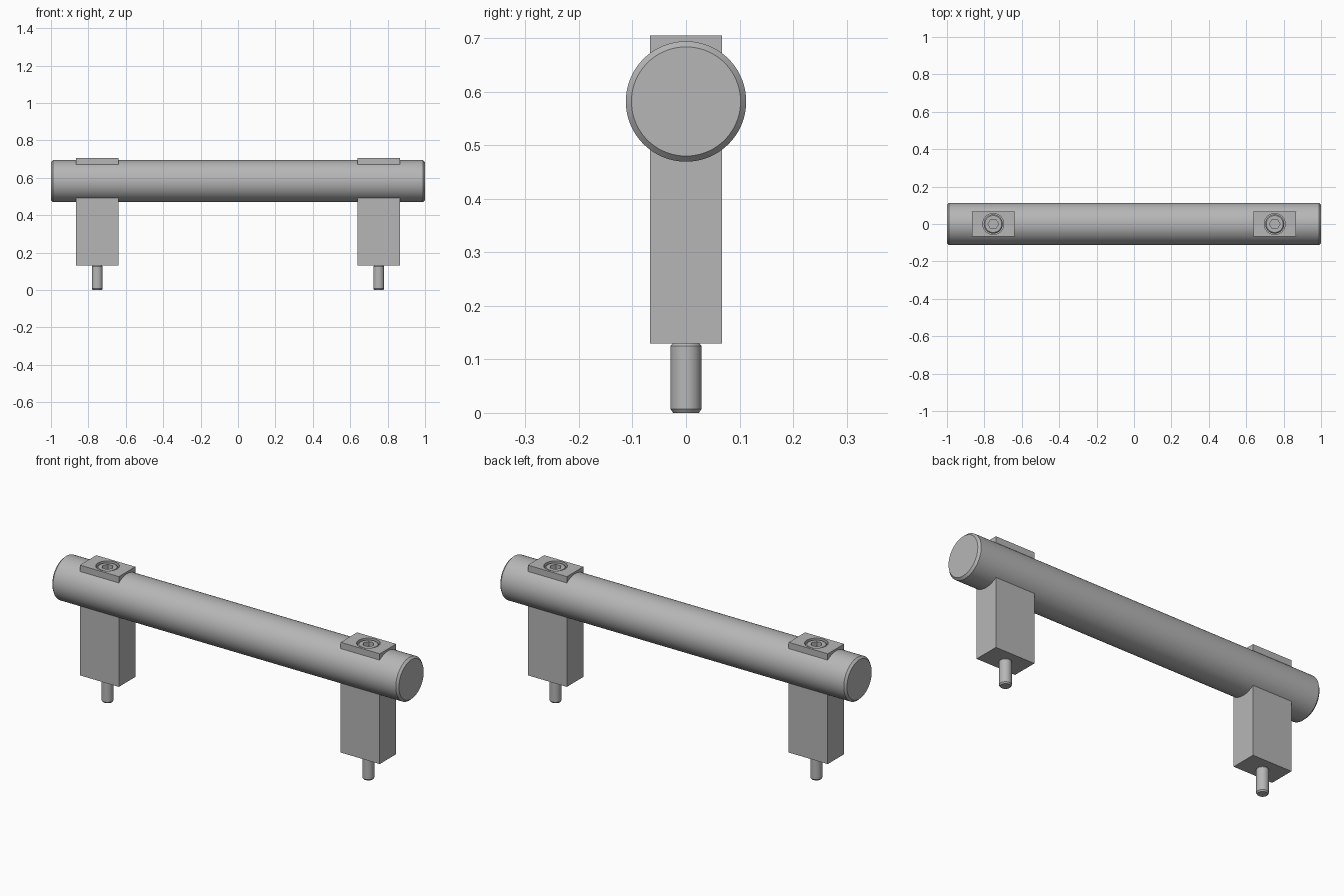
import bpy, bmesh, math
from mathutils import Matrix

cube = bpy.data.objects.get("Cube")
if cube:
    bpy.data.objects.remove(cube, do_unlink=True)

GREY = (0.47, 0.47, 0.47, 1.0)
metal = bpy.data.materials.new("satin grey metal")
metal.use_nodes = True
metal.diffuse_color = GREY
metal.node_tree.nodes["Principled BSDF"].inputs["Base Color"].default_value = GREY

BAR_R, BAR_Z = 0.1125, 0.582
POST_X, POST_BOTTOM, POST_TOP = 0.7525, 0.13, 0.705


def make(name, bm):
    bmesh.ops.recalc_face_normals(bm, faces=bm.faces)
    mesh = bpy.data.meshes.new(name)
    bm.to_mesh(mesh)
    bm.free()
    mesh.materials.append(metal)
    ob = bpy.data.objects.new(name, mesh)
    bpy.context.collection.objects.link(ob)
    return ob


def turned(name, profile, x=0.0, segments=48, matrix=None):
    """Closed solid of revolution about z from (radius, height) pairs."""
    bm = bmesh.new()
    rings = []
    for r, z in profile:
        rings.append([bm.verts.new((r * math.cos(2 * math.pi * i / segments),
                                    r * math.sin(2 * math.pi * i / segments), z))
                      for i in range(segments)])
    for a, b in zip(rings, rings[1:]):
        for i in range(segments):
            j = (i + 1) % segments
            bm.faces.new((a[i], a[j], b[j], b[i]))
    bm.faces.new(rings[0])
    bm.faces.new(rings[-1])
    bm.transform(matrix or Matrix.Translation((x, 0, 0)))
    return make(name, bm)


def block(name, size, centre):
    bm = bmesh.new()
    bmesh.ops.create_cube(bm, size=1, matrix=Matrix.Translation(centre) @ Matrix.Diagonal((*size, 1)))
    return make(name, bm)


def activate(ob):
    bpy.ops.object.select_all(action='DESELECT')
    ob.select_set(True)
    bpy.context.view_layer.objects.active = ob


def cut(ob, cutter):
    activate(ob)
    mod = ob.modifiers.new("cut", 'BOOLEAN')
    mod.operation, mod.solver, mod.object = 'DIFFERENCE', 'EXACT', cutter
    bpy.ops.object.modifier_apply(modifier=mod.name)


def smooth(ob):
    activate(ob)
    bpy.ops.object.shade_smooth_by_angle(angle=math.radians(25))


# Round grip with chamfered ends
bar = turned("grip_bar", [(0.102, -1), (BAR_R, -0.989), (BAR_R, 0.989), (0.102, 1)], segments=96,
             matrix=Matrix.Translation((0, 0, BAR_Z)) @ Matrix.Rotation(math.pi / 2, 4, 'Y'))

for side, x in (("left", POST_X), ("right", -POST_X)):
    # Square post running through the grip
    post = block(side + "_post", (0.225, 0.135, POST_TOP - POST_BOTTOM),
                 (x, 0, (POST_TOP + POST_BOTTOM) / 2))

    # Counterbore for the screw head
    bore = turned("bore_cutter", [(0.056, 0.65), (0.056, 0.75)], x)
    cut(post, bore)
    cut(bar, bore)
    bpy.data.objects.remove(bore, do_unlink=True)

    # Socket screw head with a hexagonal recess
    head = turned(side + "_screw_head",
                  [(0.051, 0.645), (0.051, 0.694), (0.045, 0.70)], x)
    hexagon = turned("hex_cutter", [(0.028, 0.668), (0.028, 0.75)], x, segments=6)
    cut(head, hexagon)
    bpy.data.objects.remove(hexagon, do_unlink=True)

    # Threaded end below the post, with chamfered tip and undercut
    stud = turned(side + "_screw_end", [(0.024, 0), (0.029, 0.007), (0.029, 0.125), (0.025, 0.13), (0.025, 0.14)], x)
    for ob in (post, head, stud):
        smooth(ob)

smooth(bar)
